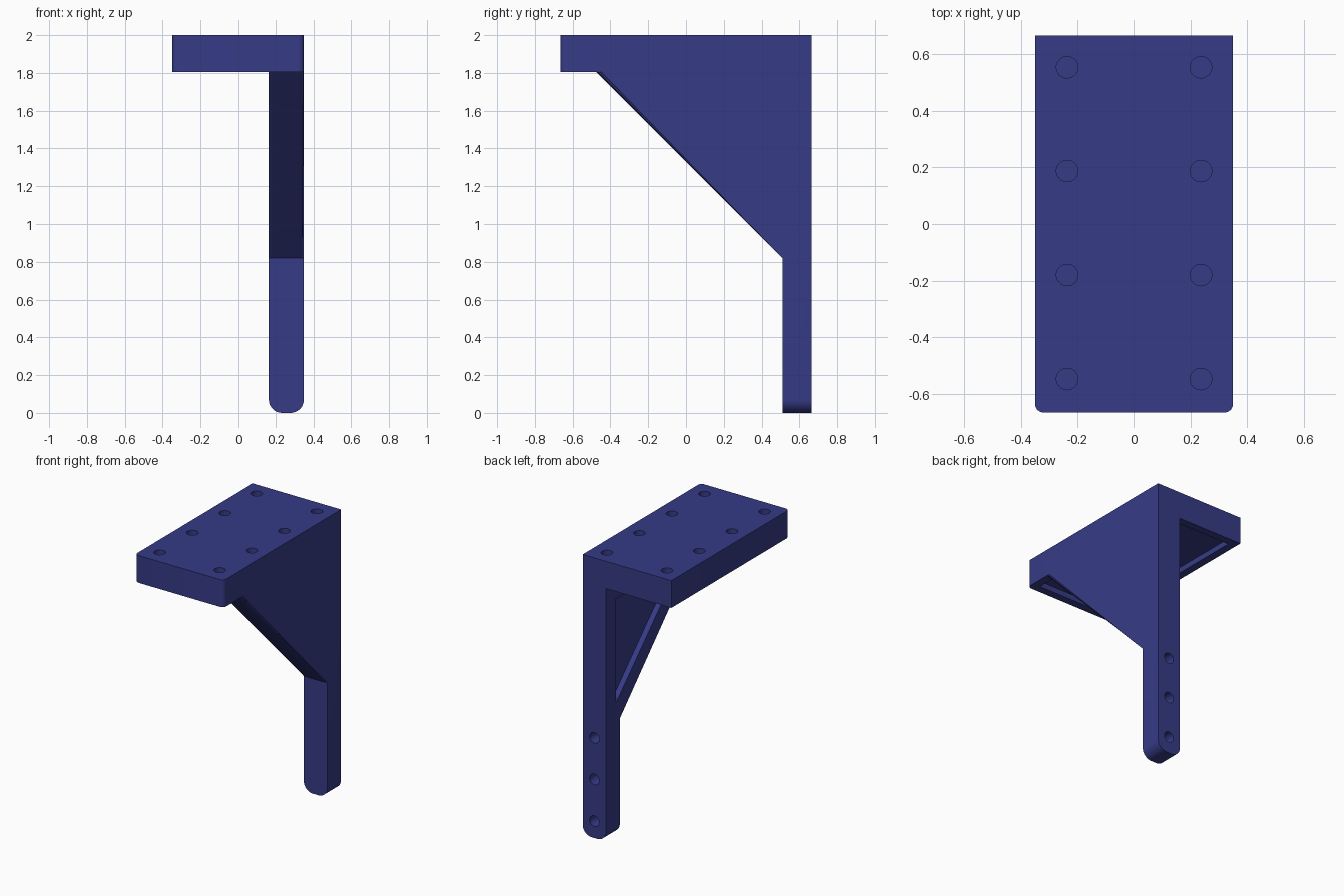
import bpy, bmesh, math
from mathutils import Vector

if "Cube" in bpy.data.objects:
    bpy.data.objects.remove(bpy.data.objects["Cube"])

blue = bpy.data.materials.new("navy blue")
blue.diffuse_color = (0.037, 0.044, 0.24, 1)
blue.use_nodes = True
blue.node_tree.nodes["Principled BSDF"].inputs["Base Color"].default_value = blue.diffuse_color


def make(name, bm):
    bmesh.ops.recalc_face_normals(bm, faces=bm.faces[:])
    me = bpy.data.meshes.new(name)
    bm.to_mesh(me)
    bm.free()
    me.materials.append(blue)
    ob = bpy.data.objects.new(name, me)
    bpy.context.collection.objects.link(ob)
    return ob


def prism(points, offset):
    """Closed outline swept along an offset."""
    bm = bmesh.new()
    face = bm.faces.new([bm.verts.new(p) for p in points])
    ext = bmesh.ops.extrude_face_region(bm, geom=[face])
    new = [v for v in ext["geom"] if isinstance(v, bmesh.types.BMVert)]
    bmesh.ops.translate(bm, verts=new, vec=Vector(offset))
    bmesh.ops.recalc_face_normals(bm, faces=bm.faces[:])
    return bm


def box(x0, x1, y0, y1, z0, z1):
    return prism([(x0, y0, z0), (x1, y0, z0), (x1, y1, z0), (x0, y1, z0)], (0, 0, z1 - z0))


def round_edges(bm, test, radius, segments):
    edges = [e for e in bm.edges if test(*[v.co for v in e.verts])]
    bmesh.ops.bevel(bm, geom=edges, offset=radius, segments=segments,
                    profile=0.5, affect='EDGES')


def drill(name, center, axis, depth):
    """Round blind-hole cutter centred on a surface."""
    bm = bmesh.new()
    bmesh.ops.create_cone(bm, cap_ends=True, segments=32, radius1=0.038,
                          radius2=0.038, depth=depth * 2)
    rot = Vector((0, 0, 1)).rotation_difference(Vector(axis)).to_matrix()
    bmesh.ops.rotate(bm, verts=bm.verts[:], matrix=rot)
    bmesh.ops.translate(bm, verts=bm.verts[:], vec=Vector(center))
    return make(name, bm)


def combine(target, other, op):
    mod = target.modifiers.new(op.lower(), 'BOOLEAN')
    mod.operation, mod.solver, mod.object = op, 'EXACT', other
    bpy.context.view_layer.objects.active = target
    bpy.ops.object.modifier_apply(modifier=mod.name)
    bpy.data.objects.remove(other)


W, L = 0.35, 0.665          # half width and half length
ARM_IN = 0.165              # inner side of the arm
RIM = 0.056

# Top plate: rounded front corners, shallow pocket underneath
bm = box(-W, W, -L, L, 1.805, 2.0)
round_edges(bm, lambda a, b: abs(a.z - b.z) > 0.1 and a.y < 0, 0.03, 6)
bracket = make("bracket", bm)
combine(bracket, make("plate_pocket", box(-W + RIM, W - RIM, -L + RIM, L - RIM, 1.7, 1.845)),
        'DIFFERENCE')

# Arm: leg and diagonal brace in one side profile
profile = [(L, 0), (0.51, 0), (0.51, 0.82), (-0.475, 1.805), (-0.475, 1.93), (L, 1.93)]
bm = prism([(ARM_IN, y, z) for y, z in profile], (W - ARM_IN, 0, 0))
round_edges(bm, lambda a, b: a.z < 0.01 and b.z < 0.01 and abs(a.y - b.y) > 0.1, 0.07, 8)
round_edges(bm, lambda a, b: abs(a.y - b.y) > 0.5 and abs(a.z - b.z) > 0.5, 0.02, 5)
arm = make("arm", bm)

# Triangular recess on the inner side of the arm
tri = [(0.553, 1.69), (0.553, 0.947), (-0.19, 1.69)]
combine(arm, make("arm_recess", prism([(ARM_IN - 0.1, y, z) for y, z in tri], (0.14, 0, 0))),
        'DIFFERENCE')
combine(bracket, arm, 'UNION')

# Screw holes in the plate top
for x in (-0.237, 0.237):
    for y in (-0.547, -0.18, 0.187, 0.553):
        combine(bracket, drill("plate_hole", (x, y, 2.0), (0, 0, 1), 0.09), 'DIFFERENCE')

# Screw holes in the back of the leg
for z in (0.12, 0.418, 0.715):
    combine(bracket, drill("leg_hole", (0.2575, L, z), (0, 1, 0), 0.09), 'DIFFERENCE')

# Smooth rounded parts, keep corners sharp
bpy.ops.object.select_all(action='DESELECT')
bracket.select_set(True)
bpy.context.view_layer.objects.active = bracket
bpy.ops.object.shade_smooth_by_angle(angle=math.radians(30))
